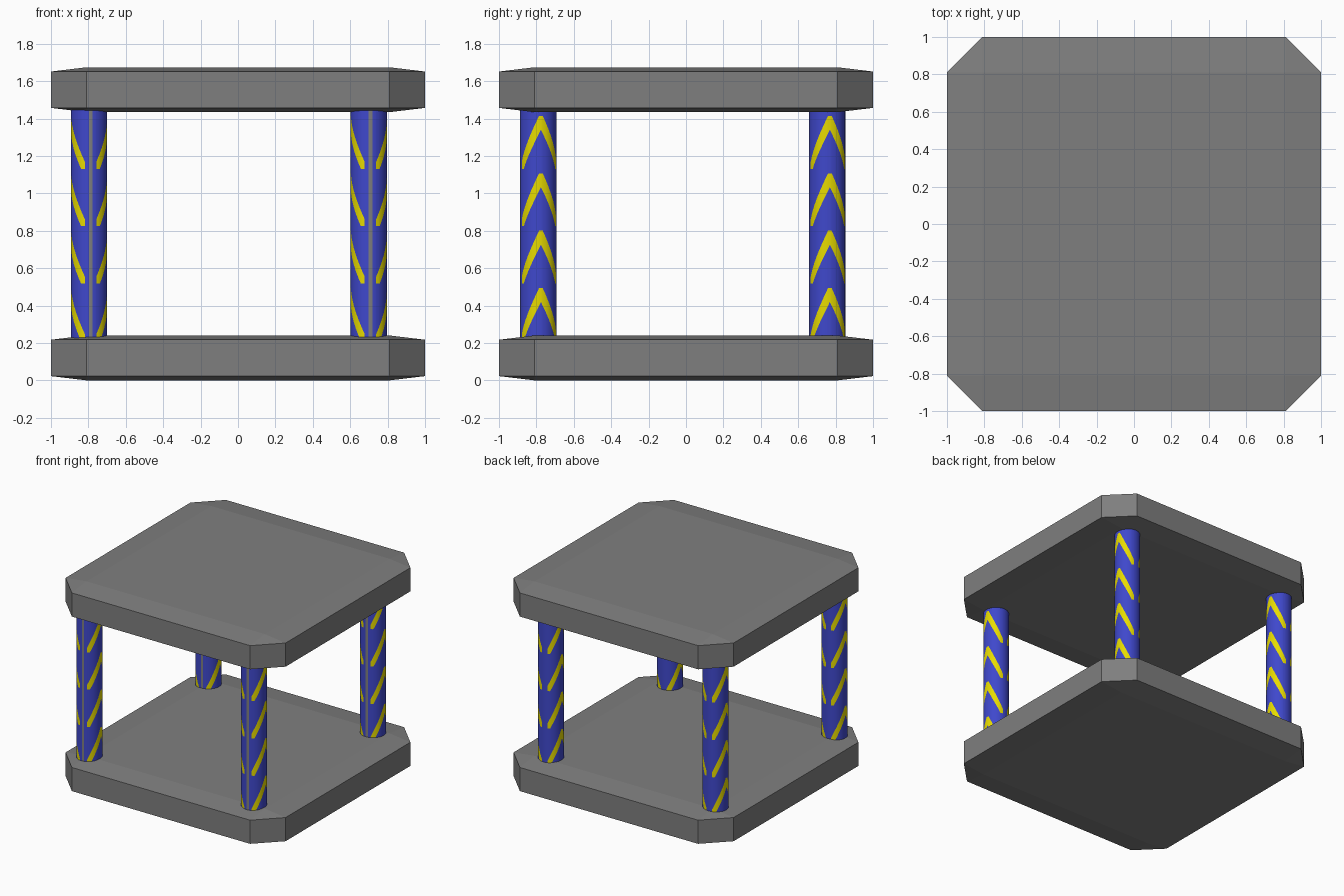
import bpy, bmesh, math
from mathutils import Matrix

if "Cube" in bpy.data.objects:
    bpy.data.objects.remove(bpy.data.objects["Cube"])


def material(name, rgb):
    m = bpy.data.materials.new(name)
    m.diffuse_color = (*rgb, 1.0)
    m.use_nodes = True
    m.node_tree.nodes["Principled BSDF"].inputs["Base Color"].default_value = m.diffuse_color
    return m


GREY = material("grey", (0.212, 0.212, 0.212))
BLUE = material("blue", (0.050, 0.065, 0.604))
YELLOW = material("yellow", (1.0, 0.888, 0.0))


def finish(bm, name, mats):
    me = bpy.data.meshes.new(name)
    bm.to_mesh(me)
    bm.free()
    for m in mats:
        me.materials.append(m)
    ob = bpy.data.objects.new(name, me)
    bpy.context.collection.objects.link(ob)
    return ob


# Slabs: a bevelled cube squashed in height
def slab(name, z):
    bm = bmesh.new()
    bmesh.ops.create_cube(bm, size=2)
    bmesh.ops.bevel(bm, geom=bm.edges[:], offset=0.19, offset_type='OFFSET',
                    segments=1, profile=0.5, affect='EDGES')
    bmesh.ops.transform(bm, verts=bm.verts[:],
                        matrix=Matrix.Translation((0, 0, z)) @ Matrix.Diagonal((1, 1, 0.12, 1)))
    finish(bm, name, [GREY])


slab("base_slab", 0.12)
slab("top_slab", 1.554)

# Columns: 32 sides, grey seam strip at the front, two stacks of yellow chevrons
SIDES, RADIUS, Z0, Z1 = 32, 0.097, 0.20, 1.47
STEP = 360 / SIDES
START = -90 + STEP                      # the pattern begins after the seam strip
PERIOD = (360 - STEP) / 2
APEXES = [START + PERIOD * (i + 0.5) for i in range(2)]
REACH, PITCH = 74, 0.307                # half angle and vertical spacing of a chevron


def levels(angle, apex):
    """Heights at one angle: base, then low and high of each chevron, then top."""
    a = abs(angle - apex)
    high = min(1.414, 1.414 - 0.0036 * (a - 6))
    low = max(1.131, 1.34 - 0.0034 * a)
    zs = [Z0]
    for k in (3, 2, 1, 0):
        zs += [low - PITCH * k, high - PITCH * k]
    return zs + [Z1]


def point(angle, z):
    # Point on the flat side of the polygon
    off = (angle + 90) % STEP - STEP / 2
    r = RADIUS * math.cos(math.radians(STEP / 2)) / math.cos(math.radians(off))
    t = math.radians(angle)
    return (r * math.cos(t), r * math.sin(t), z)


def column(name, x, y):
    bm = bmesh.new()
    angles = {round(-90 + STEP * i, 4) for i in range(SIDES + 1)}
    for apex in APEXES:
        for d in (0, 6, 61.5, REACH):
            angles |= {round(apex - d, 4), round(apex + d, 4)}
    angles = sorted(angles)
    for a, b in zip(angles, angles[1:]):
        mid = (a + b) / 2
        apex = min(APEXES, key=lambda c: abs(mid - c))
        marked = abs(mid - apex) < REACH
        za, zb = (levels(a, apex), levels(b, apex)) if marked else ([Z0, Z1], [Z0, Z1])
        for i in range(len(za) - 1):
            f = bm.faces.new([bm.verts.new(p) for p in (
                point(a, za[i]), point(b, zb[i]), point(b, zb[i + 1]), point(a, za[i + 1]))])
            f.smooth = True
            f.material_index = 2 if mid < START else (i % 2 if marked else 0)
    bmesh.ops.remove_doubles(bm, verts=bm.verts[:], dist=1e-5)
    ob = finish(bm, name, [BLUE, YELLOW, GREY])
    ob.location = (x, y, 0)


for side, x in (("left", -0.797), ("right", 0.699)):
    for end, y in (("front", -0.79), ("back", 0.755)):
        column(f"{end}_{side}_column", x, y)
